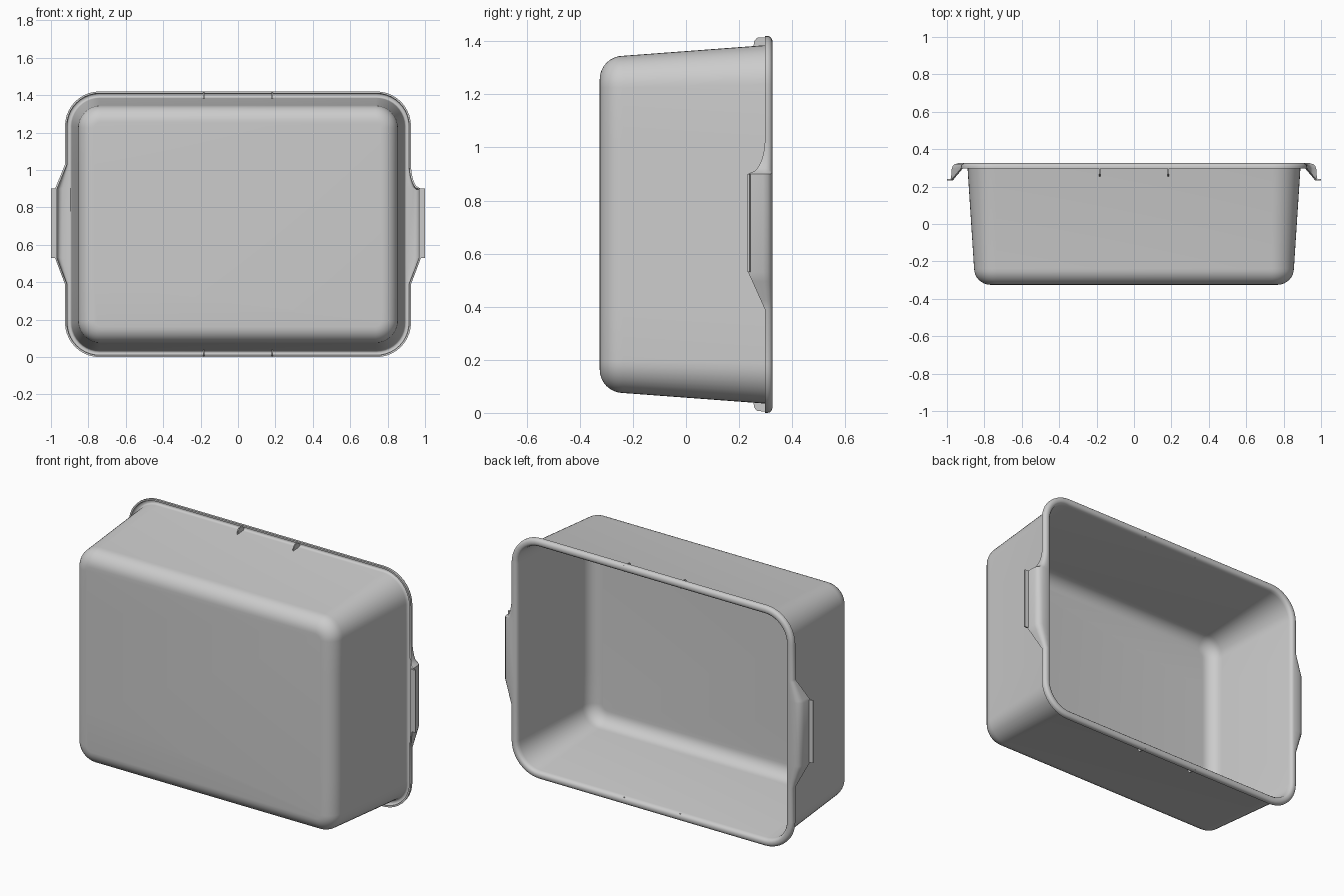
import bpy, bmesh, math
from mathutils import Vector

cube = bpy.data.objects.get("Cube")
if cube:
    bpy.data.objects.remove(cube)

MID = 0.71                                   # height of the tub's centre
HX, HZ, RADIUS = 0.88, 0.665, 0.14           # inner wall size at the opening
GRIP_LOW, GRIP_HIGH = 0.53, 0.90             # straight part of each handle
RAMP_LOW, RAMP_HIGH = 0.39, 1.03             # where the handles blend into the rim

grey = bpy.data.materials.new("grey plastic")
grey.use_nodes = True
grey.diffuse_color = (0.6, 0.6, 0.6, 1)
grey.node_tree.nodes["Principled BSDF"].inputs["Base Color"].default_value = (0.6, 0.6, 0.6, 1)


def make_object(name, bm):
    mesh = bpy.data.meshes.new(name)
    bm.to_mesh(mesh)
    bm.free()
    mesh.materials.append(grey)
    obj = bpy.data.objects.new(name, mesh)
    bpy.context.collection.objects.link(obj)
    return obj


def lerp(a, b, t):
    return a + (b - a) * t


def grip(z, side):
    """How far the rim turns into a handle at height z (0 to 1)."""
    if z <= RAMP_LOW or z >= RAMP_HIGH:
        return 0.0
    if z < GRIP_LOW:
        return (z - RAMP_LOW) / (GRIP_LOW - RAMP_LOW)
    if z <= GRIP_HIGH:
        return 1.0
    t = (RAMP_HIGH - z) / (RAMP_HIGH - GRIP_HIGH)
    return 1 - math.sqrt(1 - t * t) if side > 0 else t


# Heights of the points along each handle side
side_z = [lerp(RAMP_LOW, GRIP_LOW, i / 4) for i in range(5)]
side_z += [lerp(GRIP_HIGH, RAMP_HIGH, i / 10) for i in range(11)]


def outline(hx, hz, r, steps=10):
    """Rounded rectangle, as (x, z, side) with side set on the handle sides."""
    def corner(sx, sz, start):
        for i in range(steps + 1):
            a = math.radians(start + 90 * i / steps)
            yield (sx * (hx - r) + r * math.cos(a), MID + sz * (hz - r) + r * math.sin(a), 0)
    pts = [(hx, z, 1) for z in side_z]
    pts += list(corner(1, 1, 0)) + list(corner(-1, 1, 90))
    pts += [(-hx, z, -1) for z in reversed(side_z)]
    pts += list(corner(-1, -1, 180)) + list(corner(1, -1, 270))
    return pts


# Tub shell: rings from the rounded base up the wall
bm = bmesh.new()
rings = []
FILLET = 0.078
for i in range(9):
    a = math.radians(90 * i / 8)
    inset = FILLET * (1 - math.sin(a))
    y = -0.315 + FILLET * (1 - math.cos(a))
    rings.append([bm.verts.new((x, y, z)) for x, z, s in outline(0.845 - inset, 0.625 - inset, 0.11 - inset)])

# Rolled rim: (outward, y) for the plain rim and for the handle
rim = [((0, 0.300), (0, 0.300)), ((0.003, 0.314), (0.003, 0.314)),
       ((0.010, 0.322), (0.010, 0.322)), ((0.018, 0.325), (0.020, 0.325)),
       ((0.029, 0.325), (0.060, 0.325)), ((0.038, 0.321), (0.078, 0.320)),
       ((0.043, 0.315), (0.090, 0.308)), ((0.045, 0.307), (0.096, 0.290)),
       ((0.045, 0.297), (0.098, 0.234))]
for plain, handle in rim:
    ring = []
    d, y0 = plain
    for x, z, side in outline(HX + d, HZ + d, RADIUS + d):
        w = grip(z, side) if side else 0
        ring.append(bm.verts.new((x + side * w * (handle[0] - d), lerp(y0, handle[1], w), z)))
    rings.append(ring)

bm.faces.new(rings[0])
for lower, upper in zip(rings, rings[1:]):
    n = len(lower)
    for i in range(n):
        j = (i + 1) % n
        bm.faces.new((lower[i], lower[j], upper[j], upper[i]))
bmesh.ops.recalc_face_normals(bm, faces=bm.faces)
bm.faces.ensure_lookup_table()
if bm.faces[0].normal.y < 0:                 # normals face into the tub
    bmesh.ops.reverse_faces(bm, faces=bm.faces)
tub = make_object("tub_shell", bm)
wall = tub.modifiers.new("wall thickness", "SOLIDIFY")
wall.thickness = 0.01
wall.offset = -1
bpy.context.view_layer.objects.active = tub
tub.select_set(True)
bpy.ops.object.modifier_apply(modifier=wall.name)
bpy.ops.object.shade_smooth_by_angle(angle=math.radians(35))


def prism(name, points, depth):
    """Extrude a flat polygon along the given vector."""
    bm = bmesh.new()
    face = bm.faces.new([bm.verts.new(p) for p in points])
    new = bmesh.ops.extrude_face_region(bm, geom=[face])["geom"]
    bmesh.ops.translate(bm, vec=Vector(depth), verts=[v for v in new if isinstance(v, bmesh.types.BMVert)])
    bmesh.ops.recalc_face_normals(bm, faces=bm.faces)
    return make_object(name, bm)


for side, label in ((1, "left"), (-1, "right")):
    # Thin ledge at the end of each handle
    profile = [(0.969, 0.232), (1.0, 0.232), (1.0, 0.240), (0.969, 0.243)]
    prism(label + "_handle_ledge", [(side * x, y, GRIP_LOW) for x, y in profile],
          (0, 0, GRIP_HIGH - GRIP_LOW))
    # Small ribs under the rim, on the upper and lower walls
    rib = [(0.664, 0.253), (0.690, 0.257), (0.703, 0.268), (0.706, 0.318), (0.668, 0.318)]
    for up, place in ((1, "upper"), (-1, "lower")):
        prism(f"{label}_{place}_rib", [(side * 0.183 - 0.003, y, MID + up * h) for h, y in rib],
              (0.006, 0, 0))
